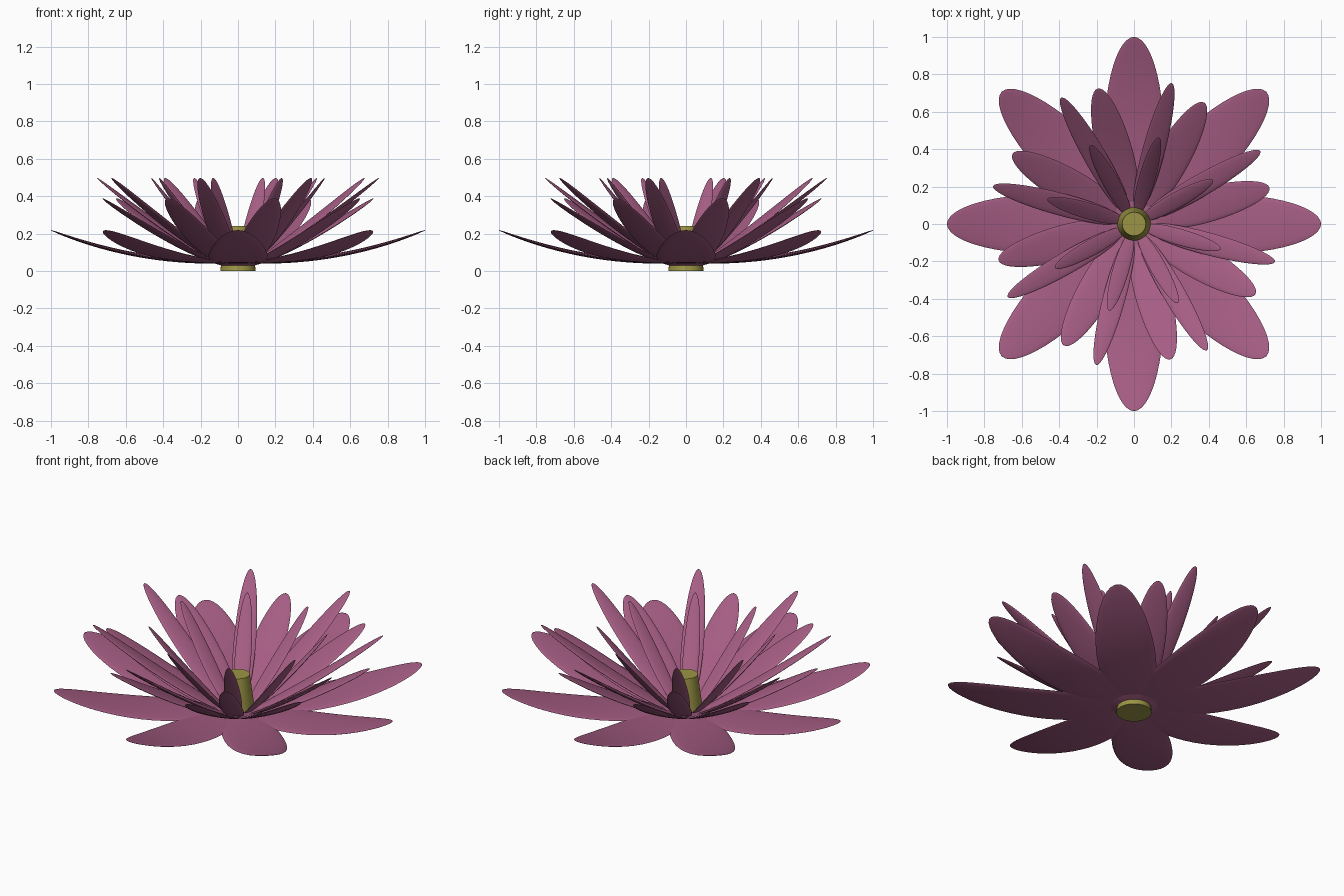
import bpy, bmesh, math
from mathutils import Matrix

if "Cube" in bpy.data.objects:
    bpy.data.objects.remove(bpy.data.objects["Cube"])


def material(name, rgb):
    m = bpy.data.materials.new(name)
    m.diffuse_color = (*rgb, 1)
    m.use_nodes = True
    m.node_tree.nodes["Principled BSDF"].inputs["Base Color"].default_value = m.diffuse_color
    return m


PINK = material("petal_pink", (0.38, 0.11, 0.23))
YELLOW = material("centre_yellow", (0.33, 0.30, 0.06))


def add_object(name, mesh, mat, angle):
    ob = bpy.data.objects.new(name, mesh)
    bpy.context.collection.objects.link(ob)
    mesh.materials.append(mat)
    bpy.context.view_layer.objects.active = ob
    bpy.ops.object.select_all(action='DESELECT')
    ob.select_set(True)
    bpy.ops.object.shade_smooth_by_angle(angle=math.radians(angle))
    return ob


def petal_mesh(name, start, tip, half_width, half_thick, curve):
    """Flattened ball stretched along x and swept upward towards its tip."""
    bm = bmesh.new()
    bmesh.ops.create_uvsphere(bm, u_segments=20, v_segments=24, radius=1,
                              matrix=Matrix.Rotation(math.pi / 2, 4, 'Y'))
    (r0, z0), (r1, z1) = start, tip
    slope = math.atan2(z1 - z0, r1 - r0)
    for v in bm.verts:
        t = min(max((v.co.x + 1) / 2, 0), 1)
        off = v.co.z * half_thick
        t_pos = t - 0.12 * t * (1 - t)      # widest a little nearer the base
        v.co.x = r0 + (r1 - r0) * t_pos - off * math.sin(slope)
        v.co.y *= half_width
        v.co.z = z0 + (z1 - z0) * t_pos ** curve + off * math.cos(slope)
    me = bpy.data.meshes.new(name)
    bm.to_mesh(me)
    bm.free()
    return me


# Petal rings: name, first angle, base (r, z), tip (r, z), half width, half thickness, curve
rings = [
    ("outer_petal", 0, (0.04, 0.045), (1.0, 0.218), 0.158, 0.011, 2.2),
    ("middle_petal", 15, (0.05, 0.025), (0.75, 0.388), 0.095, 0.011, 1.25),
    ("upper_petal", 30, (0.05, 0.02), (0.78, 0.497), 0.06, 0.010, 1.17),
    ("inner_petal", 29, (0.05, 0.02), (0.482, 0.497), 0.044, 0.009, 1.15),
]
for name, first, start, tip, hw, th, curve in rings:
    me = petal_mesh(name, start, tip, hw, th, curve)
    for i in range(8):
        ob = add_object(f"{name}_{i + 1}", me if i == 0 else me.copy(), PINK, 60)
        if i:
            ob.data.materials.pop()
        ob.rotation_euler.z = math.radians(first + 45 * i)

# Tapered flower centre
bm = bmesh.new()
bmesh.ops.create_cone(bm, cap_ends=True, segments=32, radius1=0.095, radius2=0.063,
                      depth=0.24, matrix=Matrix.Translation((0, 0, 0.12)))
me = bpy.data.meshes.new("flower_centre")
bm.to_mesh(me)
bm.free()
add_object("flower_centre", me, YELLOW, 30)
